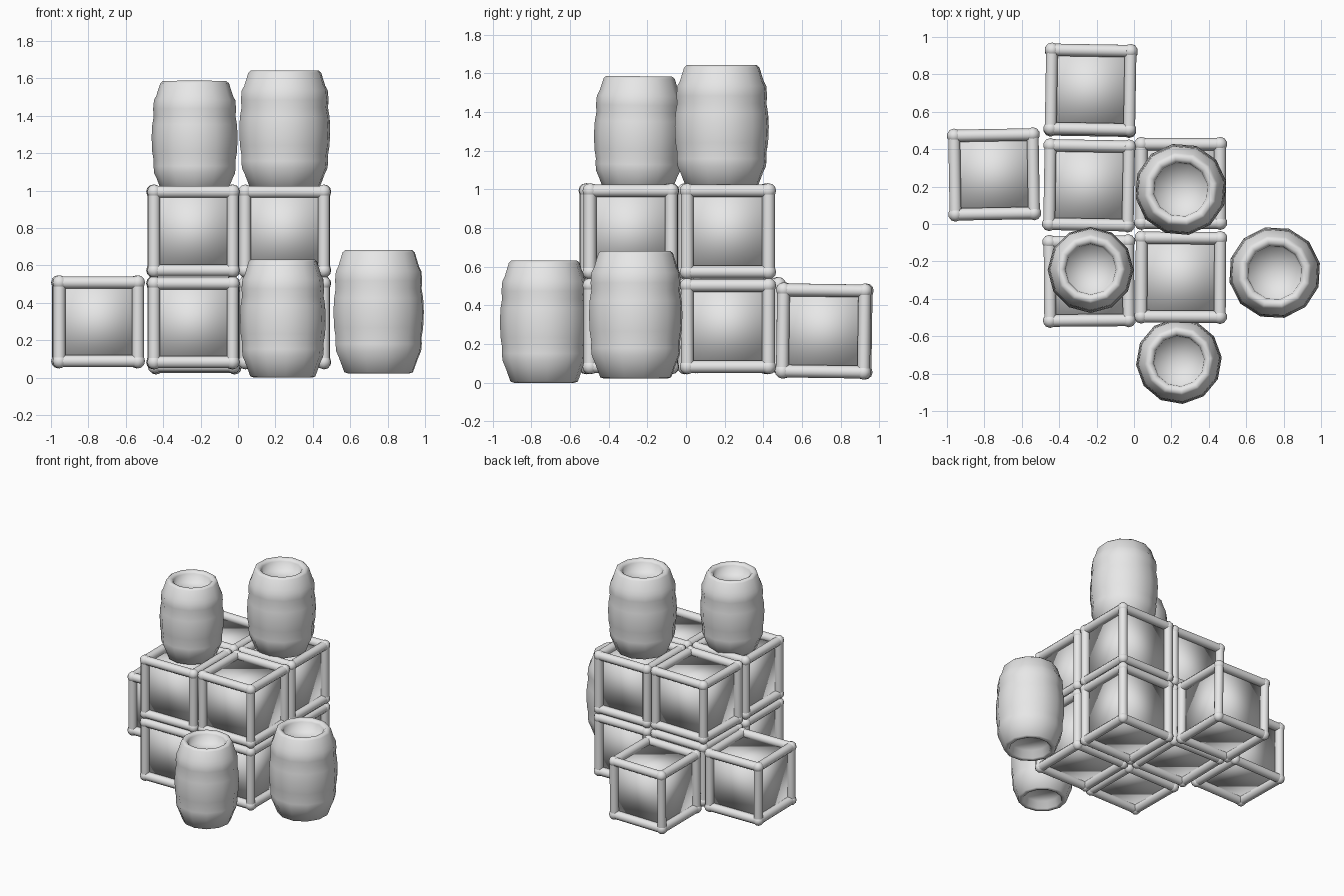
import bpy, bmesh, math
from mathutils import Matrix, Vector
from itertools import product

cube = bpy.data.objects.get("Cube")
if cube:
    bpy.data.objects.remove(cube, do_unlink=True)

# One plain grey; inward-facing crate walls rely on culling
grey = bpy.data.materials.new("light_grey")
grey.use_nodes = True
grey.use_backface_culling = True
colour = (0.8, 0.8, 0.8, 1)
grey.diffuse_color = colour
grey.node_tree.nodes["Principled BSDF"].inputs["Base Color"].default_value = colour

HALF = 0.21      # crate centre to beam axis
BEAM = 0.033     # beam radius
KNOB = 0.039     # corner knob radius
WALL = 0.195     # crate centre to wall


def make_object(name, bm, location, yaw=0, tilt=0):
    for face in bm.faces:
        face.smooth = True
    mesh = bpy.data.meshes.new(name)
    bm.to_mesh(mesh)
    bm.free()
    mesh.materials.append(grey)
    obj = bpy.data.objects.new(name, mesh)
    obj.location = location
    obj.rotation_euler = (math.radians(tilt), 0, math.radians(yaw))
    bpy.context.collection.objects.link(obj)
    return obj


def crate(name, location, yaw=0, tilt=0):
    # Round beams along all twelve edges
    bm = bmesh.new()
    turns = {0: Matrix.Rotation(math.pi / 2, 4, 'Y'),
             1: Matrix.Rotation(math.pi / 2, 4, 'X'),
             2: Matrix.Identity(4)}
    for axis, turn in turns.items():
        for a, b in product((-HALF, HALF), repeat=2):
            centre = [a, b]
            centre.insert(axis, 0)
            bmesh.ops.create_cone(bm, segments=10, radius1=BEAM, radius2=BEAM,
                                  depth=2 * HALF, cap_ends=False,
                                  matrix=Matrix.Translation(centre) @ turn)
    # Rounded corner knobs
    for corner in product((-HALF, HALF), repeat=3):
        bmesh.ops.create_uvsphere(bm, u_segments=10, v_segments=6, radius=KNOB,
                                  matrix=Matrix.Translation(corner))
    make_object(name + "_frame", bm, location, yaw, tilt)

    # Hollow box whose walls face inward
    bm = bmesh.new()
    bmesh.ops.create_cube(bm, size=2 * WALL)
    bmesh.ops.reverse_faces(bm, faces=bm.faces[:])
    make_object(name + "_walls", bm, location, yaw, tilt)


# Half of the barrel outline: radius and height as fractions, with both lids sunken
PROFILE = [(0, 0.1), (0.56, 0.1), (0.6, 0.01), (0.68, 0), (0.76, 0.01),
           (0.88, 0.13), (0.94, 0.18), (0.955, 0.24), (0.95, 0.29),
           (0.985, 0.37), (1, 0.5), (0.985, 0.61), (0.95, 0.69),
           (0.965, 0.75), (0.945, 0.83), (0.89, 0.87), (0.8, 0.98),
           (0.74, 1), (0.65, 0.995), (0.59, 0.97), (0.56, 0.88), (0, 0.88)]


def barrel(name, location, radius, height, yaw=0, tilt=0):
    bm = bmesh.new()
    verts = [bm.verts.new((r * radius, 0, z * height)) for r, z in PROFILE]
    edges = [bm.edges.new(pair) for pair in zip(verts, verts[1:])]
    bmesh.ops.spin(bm, geom=verts + edges, axis=(0, 0, 1), cent=(0, 0, 0),
                   angle=2 * math.pi, steps=12, use_duplicate=False)
    bmesh.ops.remove_doubles(bm, verts=bm.verts[:], dist=0.0005)
    bmesh.ops.recalc_face_normals(bm, faces=bm.faces[:])
    make_object(name, bm, location, yaw, tilt)


# Two-by-two stack of crates, two layers high
for layer, z in (("lower", 0.293), ("upper", 0.783)):
    crate(layer + "_front_right_crate", (-0.24, -0.305, z), 0.5)
    crate(layer + "_front_left_crate", (0.25, -0.285, z), -0.3)
    crate(layer + "_back_right_crate", (-0.24, 0.207, z), -1)
    crate(layer + "_back_left_crate", (0.25, 0.217, z), 0)

# Loose crates beside and behind the stack
crate("side_crate", (-0.748, 0.265, 0.298), 1)
crate("rear_crate", (-0.232, 0.715, 0.268), -1, -0.8)

# Barrels on the stack and on the ground
barrel("top_right_barrel", (-0.232, -0.25, 0.985), 0.23, 0.6, 0, -0.8)
barrel("top_left_barrel", (0.25, 0.185, 1.005), 0.247, 0.638, 10)
barrel("front_barrel", (0.24, -0.733, 0.0), 0.23, 0.632, 5)
barrel("side_barrel", (0.752, -0.26, 0.022), 0.247, 0.66, 12)
